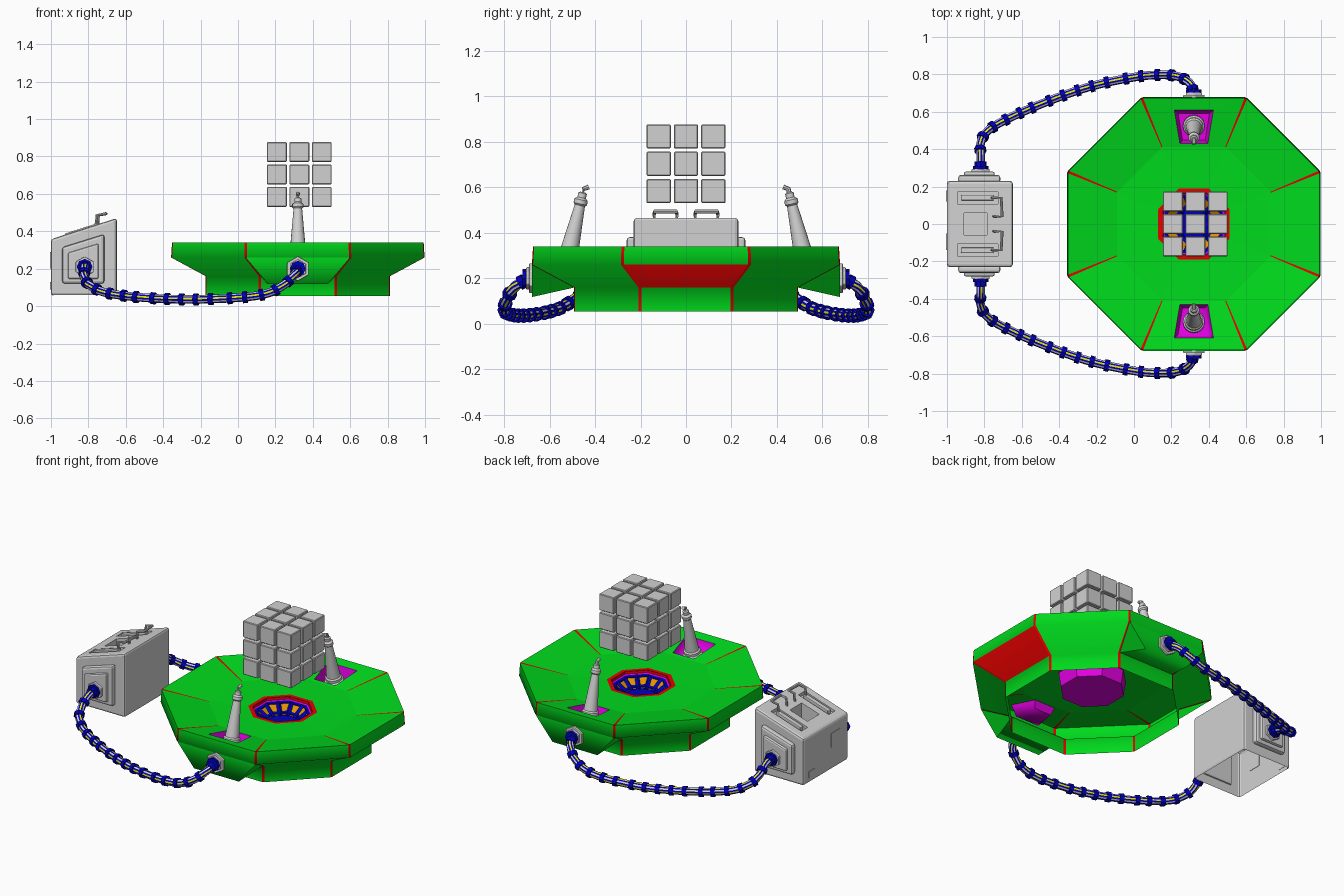
import bpy, bmesh
from math import sin, cos, pi, radians
from mathutils import Vector, Matrix

if "Cube" in bpy.data.objects:
    bpy.data.objects.remove(bpy.data.objects["Cube"])

CX = 0.32  # platform centre
PALETTE = {
    "green": (0, 0.7, 0.012), "red": (0.8, 0, 0), "grey": (0.64, 0.64, 0.64),
    "magenta": (0.75, 0, 0.75), "blue": (0, 0, 0.5),
    "yellow": (0.85, 0.8, 0), "orange": (0.8, 0.3, 0)}
MATS = {}
for label, rgb in PALETTE.items():
    m = bpy.data.materials.new(label)
    m.use_nodes = True
    m.diffuse_color = (*rgb, 1)
    m.node_tree.nodes["Principled BSDF"].inputs["Base Color"].default_value = (*rgb, 1)
    MATS[label] = m


def finish(name, bm, mats, x=0, smooth=False):
    bmesh.ops.recalc_face_normals(bm, faces=bm.faces)
    me = bpy.data.meshes.new(name)
    bm.to_mesh(me)
    bm.free()
    ob = bpy.data.objects.new(name, me)
    bpy.context.collection.objects.link(ob)
    for label in mats.split():
        me.materials.append(MATS[label])
    ob.location.x = x
    if smooth:
        bpy.ops.object.select_all(action='DESELECT')
        ob.select_set(True)
        bpy.context.view_layer.objects.active = ob
        bpy.ops.object.shade_smooth_by_angle(angle=radians(35))
    return ob


def loft(bm, rings, mat=lambda i, j: 0, caps=(False, False)):
    vs = [[bm.verts.new(p) for p in ring] for ring in rings]
    n = len(vs[0])
    for i in range(len(vs) - 1):
        for j in range(n):
            k = (j + 1) % n
            f = bm.faces.new((vs[i][j], vs[i][k], vs[i + 1][k], vs[i + 1][j]))
            f.material_index = mat(i, j)
    for end, row, i in zip(caps, (vs[0], vs[-1]), (0, len(vs) - 1)):
        if end:
            bm.faces.new(row).material_index = mat(i, 0)


def octagon(apothem, z, seam=0):
    """Octagon with each corner optionally split into a narrow seam."""
    pts, r = [], apothem / cos(pi / 8)
    for k in range(8):
        a = pi / 8 + k * pi / 4
        p = Vector((r * cos(a), r * sin(a), z))
        t = Vector((-sin(a), cos(a), 0)) * seam / 2
        pts += [p - t, p + t] if seam else [p]
    return pts


def circle(r, z, n):
    return [Vector((r * cos(2 * pi * k / n), r * sin(2 * pi * k / n), z)) for k in range(n)]


def sweep(bm, path, r, n, mat=lambda i, j: 0):
    path = [Vector(p) for p in path]
    rings = []
    for i, p in enumerate(path):
        t = (path[min(i + 1, len(path) - 1)] - path[max(i - 1, 0)]).normalized()
        side = t.cross((0, 0, 1) if abs(t.z) < 0.95 else (0, 1, 0)).normalized()
        up = side.cross(t)
        rings.append([p + side * c.x * r + up * c.y * r for c in circle(1, 0, n)])
    loft(bm, rings, mat, (True, True))


def prism(bm, outline, y0, y1, bevel=0):
    """Extrude an x-z outline along y."""
    part = bmesh.new()
    loft(part, [[(x, y, z) for x, z in outline] for y in (y0, y1)], caps=(True, True))
    if bevel:
        bmesh.ops.bevel(part, geom=part.edges[:], offset=bevel, segments=2,
                        profile=0.5, affect='EDGES')
    tmp = bpy.data.meshes.new("part")
    part.to_mesh(tmp)
    part.free()
    bm.from_mesh(tmp)
    bpy.data.meshes.remove(tmp)


def catmull(pts, steps):
    pts = [Vector(p) for p in pts]
    pts = [2 * pts[0] - pts[1]] + pts + [2 * pts[-1] - pts[-2]]
    out = []
    for a, b, c, d in zip(pts, pts[1:], pts[2:], pts[3:]):
        for s in range(steps):
            t = s / steps
            out.append((2 * b + (c - a) * t + (2 * a - 5 * b + 4 * c - d) * t * t
                        + (3 * b - a - 3 * c + d) * t ** 3) / 2)
    return out + [pts[-2]]


# Platform shell: dished octagon with red corner seams and one red lower panel
profile = [(.165, .285), (.19, .285), (.41, .29), (.67, .34), (.675, .26), (.49, .16), (.49, .055)]
bm = bmesh.new()


def shell_colour(i, j):
    seam = j % 2 == 0 and i > 1
    return int(i == 0 or seam or (i == 4 and j == 15))


loft(bm, [octagon(a, z, .005 if a < .42 else .014) for a, z in profile], shell_colour)

# Tower wells sunk into the two sloping top panels
panels = [f for f in bm.faces if f.calc_area() > .05 and abs(f.calc_center_median().x) < .01
          and .5 < abs(f.calc_center_median().y) < .6 and f.calc_center_median().z > .29]
for f in panels:
    bmesh.ops.inset_individual(bm, faces=[f], thickness=.03)
    for v in f.verts:
        sx, sy, outer = (1 if v.co.x > 0 else -1), (1 if v.co.y > 0 else -1), abs(v.co.y) > .54
        y = .61 if outer else .43
        v.co = (sx * (.105 if outer else .075), sy * y, .29 + (y - .41) * .05 / .26)
    floor = bmesh.ops.extrude_discrete_faces(bm, faces=[f])["faces"][0]
    mid = floor.calc_center_median()
    for v in floor.verts:
        v.co = mid + (v.co - mid) * .8
        v.co.z = .25
        for g in v.link_faces:
            g.material_index = 2

# Hose housings under the front and back panels
for s in (-1, 1):
    v = [bm.verts.new((sx * w, s * y, z)) for w, y, z in
         ((.28, .677, .26), (.16, .677, .118), (.2, .49, .16)) for sx in (-1, 1)]
    for ids in ((0, 1, 3, 2), (2, 3, 5, 4), (0, 2, 4), (1, 5, 3)):
        bm.faces.new([v[k] for k in ids])

# Panels blend softly from rim to skirt but stay crisp at the corners
for f in bm.faces:
    f.smooth = True
for e in bm.edges:
    level = abs(e.verts[0].co.z - e.verts[1].co.z) < .001
    below = e.verts[0].co.z < .3 and e.verts[0].co.xy.length > .5
    e.smooth = level and below and len(e.link_faces) == 2 and e.calc_face_angle() < 1.2
finish("platform", bm, "green red magenta", CX)

# Shallow central bowl, magenta outside, orange lining and blue floor
bm = bmesh.new()
loft(bm, [octagon(a, z) for a, z in ((.19, .28), (.178, .19))], caps=(False, True))
loft(bm, [octagon(a, z) for a, z in
          ((.165, .285), (.163, .27), (.153, .262), (.09, .205))],
     lambda i, j: (1, 0, 2, 3)[i], (False, True))
finish("bowl", bm, "magenta red orange blue", CX)

# Blue ribs and hoops inside the bowl
bm = bmesh.new()
for k in range(12):
    a = (k + .5) * pi / 6
    d = Vector((cos(a), sin(a), 0))
    sweep(bm, [d * .152 + Vector((0, 0, .262)), d * .085 + Vector((0, 0, .204))], .014, 4)
for r, z in ((.154, .254), (.104, .212)):
    loft(bm, [octagon(r, z), octagon(r, z + .012), octagon(r - .016, z + .008), octagon(r - .016, z)])
finish("bowl_ribs", bm, "blue", CX)

# Floating block of small cubes
bm = bmesh.new()
for i in range(27):
    cell = Vector((i % 3 - 1, i // 3 % 3 - 1, i // 9 - 1)) * .12
    bmesh.ops.create_cube(bm, size=.106, matrix=Matrix.Translation(cell + Vector((0, 0, .704))))
bmesh.ops.bevel(bm, geom=bm.edges[:], offset=.004, segments=1, affect='EDGES')
finish("cube_block", bm, "grey", CX + .008)

# Leaning towers with a small bent nozzle
tower = [(.058, .025), (.058, .04), (.05, .046), (.05, .062), (.042, .07), (.023, .29),
         (.03, .297), (.03, .315), (.019, .325), (.019, .345), (.012, .35)]
for s, name in ((-1, "front_tower"), (1, "back_tower")):
    bm = bmesh.new()
    loft(bm, [circle(r, z, 16) for r, z in tower], caps=(True, True))
    sweep(bm, [(0, 0, .34), (0, 0, .365), (0, -s * .02, .378)], .011, 8)
    ob = finish(name, bm, "grey", CX, True)
    ob.location = (CX, s * .532, .238)
    ob.rotation_euler.x = s * radians(13)


# Control box with sloping top, cut recesses and an open underside
def top(x):
    return .358 + .32 * (x + 1)


def slab(bm, x0, x1, lo, hi, y0, y1, bevel=0):
    prism(bm, [(x0, top(x0) + lo), (x1, top(x1) + lo), (x1, top(x1) + hi), (x0, top(x0) + hi)],
          y0, y1, bevel)


bm = bmesh.new()
prism(bm, [(-1, .056), (-.648, .056), (-.648, top(-.648)), (-1, top(-1))], -.23, .23, .014)
box = finish("control_box", bm, "grey")
bm = bmesh.new()
slab(bm, -.91, -.785, -.1, .1, -.06, .06)
for s in (-1, 1):
    slab(bm, -.945, -.728, -.02, .1, s * .108, s * .172)
cutter = finish("recess_cutter", bm, "grey")
cutter.hide_render = True
mod = box.modifiers.new("recesses", 'BOOLEAN')
mod.operation, mod.solver, mod.object = 'DIFFERENCE', 'EXACT', cutter
bpy.context.view_layer.objects.active = box
bpy.ops.object.modifier_apply(modifier=mod.name)
bpy.data.objects.remove(cutter)
bm = bmesh.new()
bm.from_mesh(box.data)
under = [f for f in bm.faces if f.normal.z < -.9 and f.calc_center_median().z < .06]
bmesh.ops.delete(bm, geom=under, context='FACES')
bm.to_mesh(box.data)
bm.free()

# Box fittings: stepped side plates, slot bars, side panels and handles
bm = bmesh.new()
for s in (-1, 1):
    prism(bm, [(-.94, .12), (-.715, .12), (-.715, .385), (-.94, .315)], s * .22, s * .262, .014)
    prism(bm, [(-.91, .145), (-.745, .145), (-.745, .335), (-.91, .285)], s * .25, s * .28, .01)
    slab(bm, -.925, -.75, -.03, .006, s * .126, s * .155, .004)
    sweep(bm, [(-.76, s * .14, .43), (-.755, s * .14, .485), (-.71, s * .14, .494),
               (-.705, s * .04, .494), (-.745, s * .04, .485), (-.75, s * .04, .43)], .008, 8)
for y0, y1, z0, z1 in ((-.14, -.05, .2, .29), (.12, .18, .09, .13)):
    prism(bm, [(-1.004, z0), (-.998, z0), (-.998, z1), (-1.004, z1)], y0, y1)
finish("box_fittings", bm, "grey")

# Hose couplings
bm = bmesh.new()
for s in (-1, 1):
    for x, z, y0, y1, r in ((-.82, .21, .27, .295, .055), (CX, .2, .67, .69, .066),
                            (CX, .2, .685, .703, .05)):
        prism(bm, [(x + c.y * r, z + c.x * r) for c in circle(1, 0, 6)], s * y0, s * y1, .004)
finish("couplings", bm, "grey")

# Ribbed hoses with striped strands, blue rings and blue end collars
route = [(-.82, .28, .21), (-.82, .36, .2), (-.82, .43, .15), (-.79, .49, .11), (-.7, .55, .07),
         (-.5, .64, .045), (-.25, .73, .036), (0, .785, .045), (.15, .797, .066), (.24, .787, .11),
         (.3, .75, .165), (CX, .69, .2)]
for s, name in ((-1, "front_hose"), (1, "back_hose")):
    path = catmull([(x, s * y, z) for x, y, z in route], 10)
    bm = bmesh.new()
    sweep(bm, path, .023, 16, lambda i, j: (2, 1, 0, 1)[j % 4])
    for x, y, z in ((-.82, .285, .21), (CX, .695, .2)):
        sweep(bm, [(x, s * y, z), (x, s * (y + .025), z)], .042, 8, lambda i, j: 1)
    walked = .04
    for p, q in zip(path, path[1:]):
        walked += (q - p).length
        if walked > .085:
            walked -= .085
            t = (q - p).normalized() * .013
            sweep(bm, [p - t, p + t], .032, 8, lambda i, j: 1)
    finish(name, bm, "grey blue yellow")
